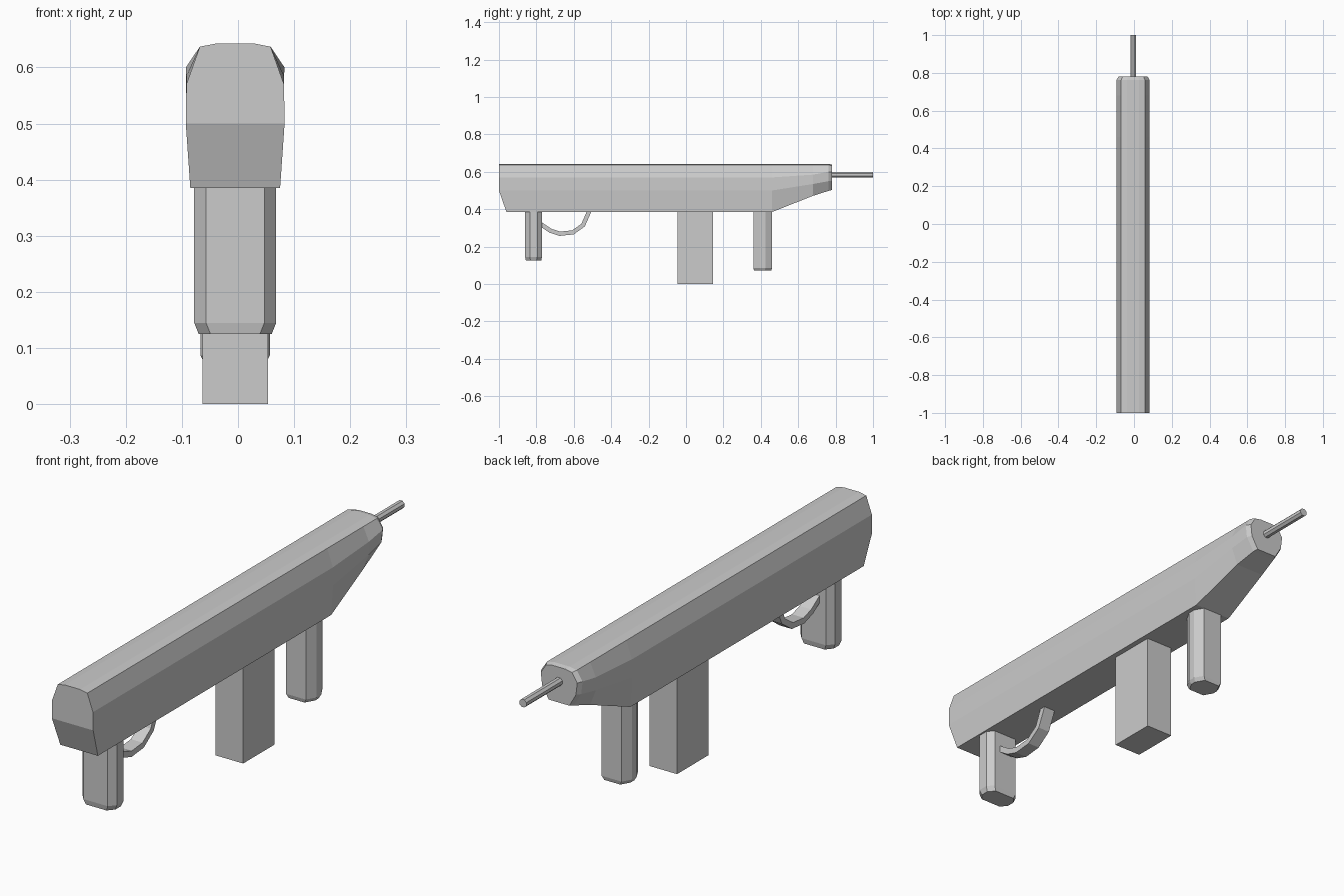
import bpy, bmesh, math
from mathutils import Matrix

if "Cube" in bpy.data.objects:
    bpy.data.objects.remove(bpy.data.objects["Cube"])

CX = -0.005  # centre line of all parts


def make_object(name, bm):
    bmesh.ops.recalc_face_normals(bm, faces=bm.faces)
    mesh = bpy.data.meshes.new(name)
    bm.to_mesh(mesh)
    bm.free()
    obj = bpy.data.objects.new(name, mesh)
    bpy.context.collection.objects.link(obj)
    return obj


def loft(name, rings):
    """Skin a list of closed rings; returns the open bmesh and its vertex rings."""
    bm = bmesh.new()
    vr = [[bm.verts.new(p) for p in ring] for ring in rings]
    n = len(vr[0])
    for a, b in zip(vr, vr[1:]):
        for i in range(n):
            j = (i + 1) % n
            bm.faces.new((a[i], a[j], b[j], b[i]))
    return bm, vr


# Main body: half profiles (half width, z, y offset) mirrored into full sections
def section(y, half, rear=0.0):
    right = [(CX + w, y, z) for w, z in half]
    right[-1] = (right[-1][0], y + rear, right[-1][2])
    left = [(2 * CX - x, yy, z) for x, yy, z in reversed(right)]
    return right + left


main = [(0.032, 0.643), (0.063, 0.637), (0.087, 0.57), (0.088, 0.50), (0.080, 0.385)]
mid = [(0.032, 0.643), (0.063, 0.637), (0.087, 0.585), (0.087, 0.535), (0.062, 0.472)]
muzzle = [(0.032, 0.643), (0.063, 0.637), (0.088, 0.60), (0.082, 0.55), (0.050, 0.498)]
face = [(w * 0.88, 0.572 + (z - 0.572) * 0.94) for w, z in muzzle]
bm, vr = loft("body", [section(-1, main, 0.04), section(0.46, main),
                       section(0.68, mid), section(0.762, muzzle), section(0.78, face)])
r = vr[0]
bm.faces.new(r[:4] + r[6:])          # upright part of the rear end
bm.faces.new((r[3], r[4], r[5], r[6]))  # slanted lower part
bm.faces.new(vr[-1])
make_object("body", bm)


# Grips: chamfered columns with a tapered foot
def grip(name, y0, y1, hw, cx, cy, z0, z1, foot):
    yc, hy = (y0 + y1) / 2, (y1 - y0) / 2

    def ring(z, d):
        a, b = hw - d, hy - d * 0.5
        pts = [(a, b - cy), (a - cx, b), (-a + cx, b), (-a, b - cy),
               (-a, -b + cy), (-a + cx, -b), (a - cx, -b), (a, -b + cy)]
        return [(CX + x, yc + y, z) for x, y in pts]

    bm, vr = loft(name, [ring(z0, 0.008), ring(z0 + foot, 0), ring(z1, 0)])
    bm.faces.new(vr[0])
    bm.faces.new(vr[-1])
    make_object(name, bm)


grip("rear_grip", -0.86, -0.77, 0.073, 0.021, 0.025, 0.125, 0.39, 0.02)
grip("front_grip", 0.36, 0.46, 0.062, 0.02, 0.035, 0.072, 0.39, 0.015)

# Straight box under the body
bm = bmesh.new()
bmesh.ops.create_cube(bm, size=1, matrix=Matrix.Translation((CX, 0.05, 0.195))
                      @ Matrix.Diagonal((0.117, 0.19, 0.39, 1)))
make_object("lower_box", bm)

# Curved guard: flat band swept along a path
path = [(-0.78, 0.322), (-0.725, 0.285), (-0.675, 0.269), (-0.605, 0.276),
        (-0.55, 0.315), (-0.515, 0.395)]
rings = []
for i, (y, z) in enumerate(path):
    a, b = path[max(i - 1, 0)], path[min(i + 1, len(path) - 1)]
    dy, dz = b[0] - a[0], b[1] - a[1]
    k = 0.0115 / math.hypot(dy, dz)
    ny, nz = -dz * k, dy * k
    rings.append([(CX + s * 0.025, y + t * ny, z + t * nz)
                  for s, t in ((1, 1), (-1, 1), (-1, -1), (1, -1))])
bm, vr = loft("guard", rings)
bm.faces.new(vr[0])
bm.faces.new(vr[-1])
make_object("guard", bm)

# Thin rod at the far end
bm = bmesh.new()
bmesh.ops.create_cone(bm, cap_ends=True, segments=8, radius1=0.016, radius2=0.016, depth=0.24,
                      matrix=Matrix.Translation((CX, 0.88, 0.584))
                      @ Matrix.Rotation(math.pi / 2, 4, 'X')
                      @ Matrix.Rotation(math.pi / 8, 4, 'Z'))
make_object("rod", bm)
